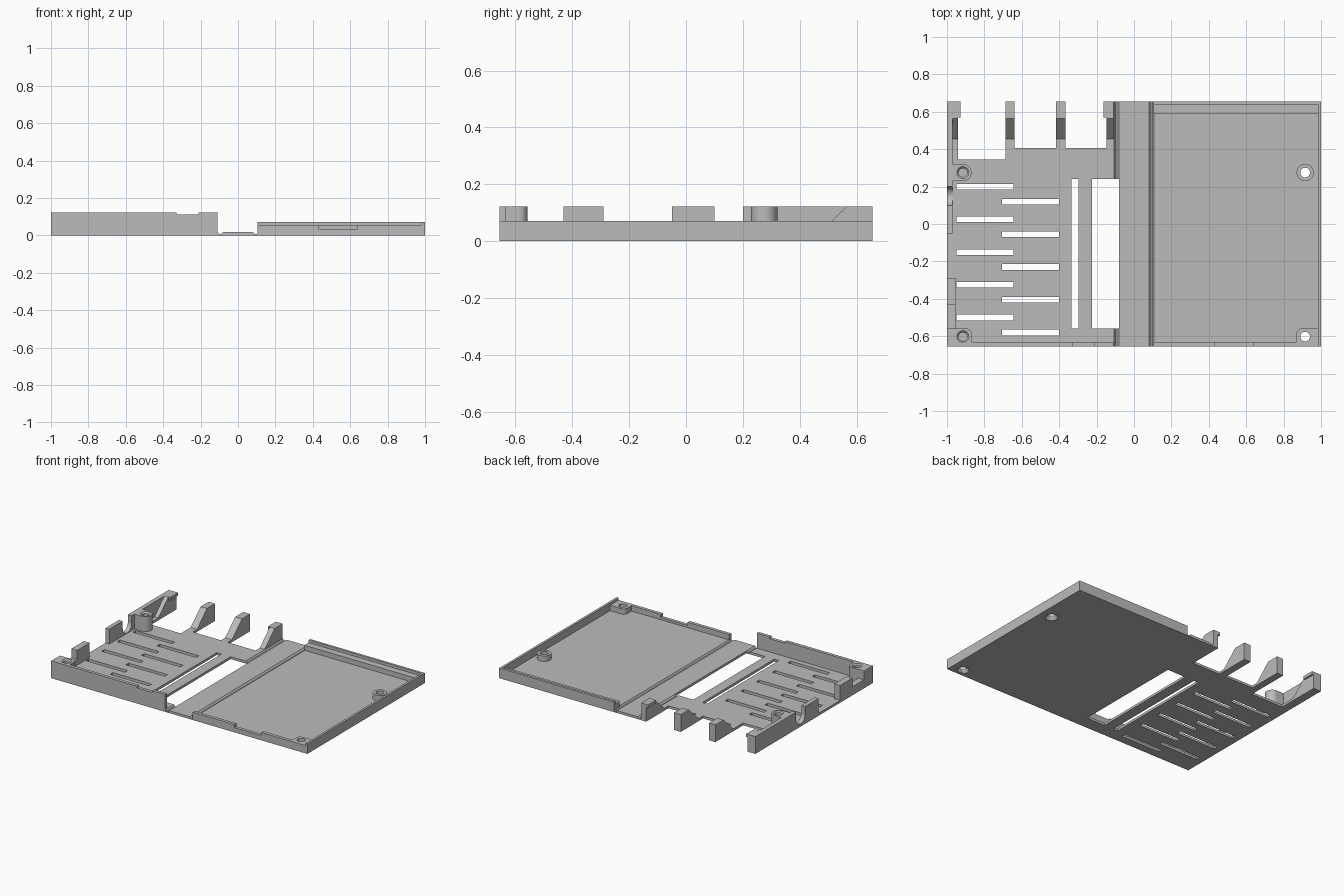
import bpy, bmesh
from math import cos, sin, radians
from mathutils import Vector

cube = bpy.data.objects.get("Cube")
if cube:
    bpy.data.objects.remove(cube, do_unlink=True)

grey = bpy.data.materials.new("light_grey_plastic")
grey.use_nodes = True
colour = (0.5, 0.5, 0.5, 1)
grey.diffuse_color = colour
grey.node_tree.nodes["Principled BSDF"].inputs["Base Color"].default_value = colour

H, TRAY, FLOOR, BACK = 0.122, 0.071, 0.017, 0.655
parts = []


def prism(name, pts, axis, lo, hi):
    """Extrude a flat outline along one axis."""
    place = {"x": lambda a, b, c: (c, a, b),
             "y": lambda a, b, c: (a, c, b),
             "z": lambda a, b, c: (a, b, c)}[axis]
    bm = bmesh.new()
    face = bm.faces.new([bm.verts.new(place(a, b, lo)) for a, b in pts])
    ext = bmesh.ops.extrude_face_region(bm, geom=[face])
    moved = [v for v in ext["geom"] if isinstance(v, bmesh.types.BMVert)]
    bmesh.ops.translate(bm, verts=moved, vec=Vector(place(0, 0, hi - lo)))
    bmesh.ops.recalc_face_normals(bm, faces=bm.faces)
    mesh = bpy.data.meshes.new(name)
    bm.to_mesh(mesh)
    bm.free()
    mesh.materials.append(grey)
    ob = bpy.data.objects.new(name, mesh)
    bpy.context.collection.objects.link(ob)
    parts.append(ob)
    return ob


def box(name, x0, x1, y0, y1, z0, z1):
    return prism(name, [(x0, y0), (x1, y0), (x1, y1), (x0, y1)], "z", z0, z1)


def arc(cx, cy, r, start, end, n=24):
    angles = [radians(start + (end - start) * i / n) for i in range(n + 1)]
    return [(cx + r * cos(a), cy + r * sin(a)) for a in angles]


def rod(x, y, z0, z1, r0, r1=None):
    """Round cutter, tapered when a second radius is given."""
    ob = prism("cutter", arc(x, y, r0, 0, 360)[:-1], "z", z0, z1)
    if r1 is not None:
        for v in ob.data.vertices:
            if abs(v.co.z - z1) < 1e-5:
                v.co.x = x + (v.co.x - x) * r1 / r0
                v.co.y = y + (v.co.y - y) * r1 / r0
    return ob


def cut(targets, cutters):
    for ob in targets:
        for c in cutters:
            mod = ob.modifiers.new("cut", "BOOLEAN")
            mod.operation, mod.solver, mod.object = "DIFFERENCE", "EXACT", c
        bpy.context.view_layer.update()
        deps = bpy.context.evaluated_depsgraph_get()
        mesh = bpy.data.meshes.new_from_object(ob.evaluated_get(deps))
        ob.modifiers.clear()
        ob.data = mesh
    for c in cutters:
        parts.remove(c)
        bpy.data.objects.remove(c, do_unlink=True)


# Floor sheet with two thin folding grooves
half = [(0.08, FLOOR), (0.09, 0.006), (0.1, 0.006), (0.108, FLOOR), (1, FLOOR)]
outline = [(-1, 0), (1, 0)] + half[::-1] + [(-x, z) for x, z in half]
floor = prism("floor_sheet", outline, "y", -BACK, BACK)

# Vent slots, window, long slot and the gaps between the rear prongs
openings = []
for i in range(5):
    for x, y in ((-0.95, 0.2), (-0.705, 0.12)):
        y -= 0.175 * i
        openings.append(box("cutter", x, x + 0.305, y - 0.015, y + 0.015, -0.1, 0.1))
openings.append(box("cutter", -0.225, -0.08, -0.56, 0.24, -0.1, 0.1))
openings.append(box("cutter", -0.333, -0.297, -0.56, 0.24, -0.1, 0.1))
for x0, x1, y in ((-0.94, -0.688, 0.345), (-0.638, -0.418, 0.407), (-0.365, -0.148, 0.407)):
    openings.append(box("cutter", x0, x1, y, 1, -0.1, 0.1))
cut([floor], openings)

# Tall front wall with a shallow notch
prism("base_front_wall", [(-1, 0), (-0.11, 0), (-0.11, H), (-0.21, H), (-0.21, 0.11),
                          (-0.33, 0.11), (-0.33, H), (-1, H)], "y", -BACK, -0.632)

# Side wall, with a round jack cutout and a lowered connector opening
jack = arc(0.15, 0.07, 0.05, 180, 360, 16)
prism("base_side_wall", [(-0.05, 0), (BACK, 0), (BACK, H), (0.2, H)] + jack[::-1]
      + [(0.1, H), (-0.05, H)], "x", -1, -0.97)
prism("connector_wall", [(-0.6, 0), (-0.29, 0), (-0.29, H), (-0.43, H),
                         (-0.43, 0.06), (-0.6, 0.06)], "x", -1, -0.955)

# Rear prongs with sloped braces
ramp = [(0.455, 0.004), (0.455, FLOOR), (0.565, H), (BACK, H), (BACK, 0.004)]
for name, x0, x1 in (("side", -0.98, -0.94), ("left", -0.688, -0.638),
                     ("middle", -0.418, -0.365), ("right", -0.148, -0.11)):
    prism(name + "_prong", ramp, "x", x0, x1)
for x0, x1 in ((-1, -0.928), (-0.163, -0.11)):
    box("prong_cap", x0, x1, 0.57, BACK, 0.1, H)

# Tray walls: full height side and back, lower notched front
box("tray_side_wall", 0.984, 1, -BACK, BACK, 0, TRAY)
box("tray_back_wall", 0.105, 1, 0.638, BACK, 0, TRAY)
box("tray_back_ledge", 0.105, 0.99, 0.59, 0.645, 0.004, 0.052)
prism("tray_front_wall", [(0.105, 0), (1, 0), (1, 0.055), (0.64, 0.055), (0.64, 0.033),
                          (0.43, 0.033), (0.43, 0.055), (0.105, 0.055)],
      "y", -BACK, -0.632)

# Screw posts: a rounded corner post and a rear post on each half
CX, REAR, FRONT, R = 0.915, 0.275, -0.602, 0.046
for side, top in ((-1, H), (1, 0.055)):
    label = "base" if side < 0 else "tray"
    corner = [(-1, -BACK), (-0.868, -BACK)] + arc(-0.898, -0.588, 0.03, 0, 90, 6)
    corner += [(-1, -0.558)]
    corner = prism(label + "_corner_post", [(x * -side, y) for x, y in corner],
                   "z", 0.003, top)
    if side < 0:
        shape = [(-1, REAR - R)] + arc(-CX, REAR, R, -90, 90) + [(-1, REAR + R)]
    else:
        shape = arc(CX, REAR, R, 0, 360)[:-1]
    rear = prism(label + "_rear_post", shape, "z", 0.003, top)
    if side < 0:
        # Blind pilot holes with a chamfered mouth
        for post, y in ((corner, FRONT), (rear, REAR)):
            cut([post], [rod(-CX, y, 0.03, 0.2, 0.023),
                         rod(-CX, y, H - 0.012, H + 0.004, 0.02, 0.036)])
    else:
        # Through holes, countersunk underneath
        for post, y in ((corner, FRONT), (rear, REAR)):
            cut([post, floor], [rod(CX, y, -0.1, 0.2, 0.026),
                                rod(CX, y, -0.004, 0.028, 0.044, 0.022)])

# The front walls must not cover the corner holes; shade round parts smoothly
bpy.ops.object.select_all(action="DESELECT")
for ob in parts:
    ob.select_set(True)
bpy.context.view_layer.objects.active = floor
bpy.ops.object.shade_smooth_by_angle()
